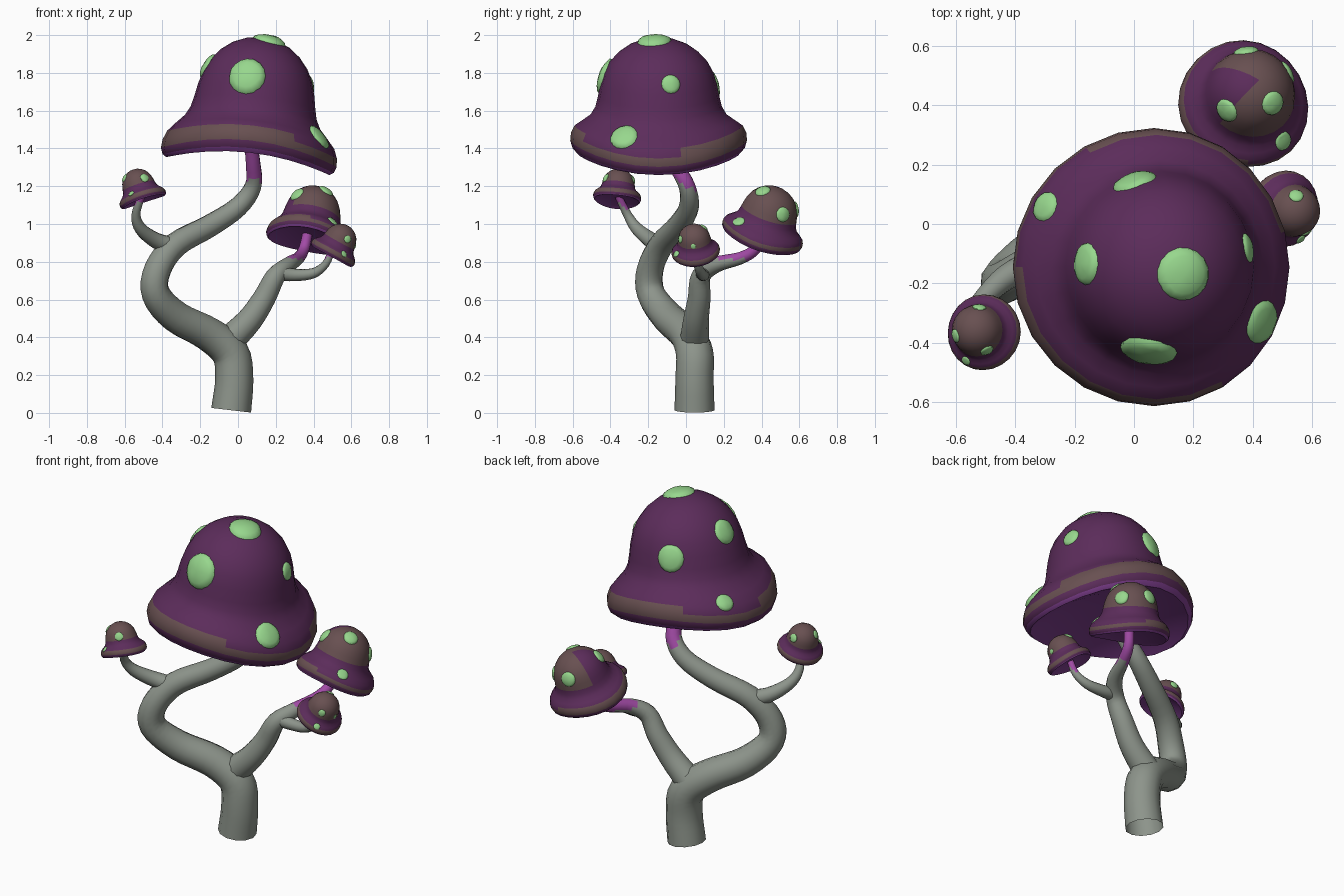
import bpy, bmesh, math
from mathutils import Vector
from mathutils.bvhtree import BVHTree

if "Cube" in bpy.data.objects:
    bpy.data.objects.remove(bpy.data.objects["Cube"])


def mat(name, rgb):
    m = bpy.data.materials.new(name)
    m.diffuse_color = [(c / 255) ** 2.2 for c in rgb] + [1]
    m.use_nodes = True
    m.node_tree.nodes["Principled BSDF"].inputs["Base Color"].default_value = m.diffuse_color
    return m


GREY = mat("stem grey", (140, 147, 138))
MAGENTA = mat("stem magenta", (160, 76, 164))
PURPLE = mat("cap purple", (92, 48, 91))
BROWN = mat("cap brown", (104, 81, 82))
UNDER = mat("underside purple", (128, 66, 144))
GREEN = mat("spot green", (150, 214, 140))


def finish(bm, name, mats):
    bmesh.ops.recalc_face_normals(bm, faces=bm.faces)
    me = bpy.data.meshes.new(name)
    for f in bm.faces:
        f.smooth = True
    bm.to_mesh(me)
    bm.free()
    for m in mats:
        me.materials.append(m)
    ob = bpy.data.objects.new(name, me)
    bpy.context.collection.objects.link(ob)
    bpy.ops.object.select_all(action='DESELECT')
    ob.select_set(True)
    bpy.context.view_layer.objects.active = ob
    bpy.ops.object.shade_smooth_by_angle(angle=math.radians(55))
    return ob


def catmull(pts, n=4):
    p = [Vector(q) for q in pts]
    p = [p[0] * 2 - p[1]] + p + [p[-1] * 2 - p[-2]]
    out = []
    for i in range(1, len(p) - 2):
        a, b, c, d = p[i - 1:i + 3]
        for k in range(n):
            t = k / n
            out.append(0.5 * (2 * b + (c - a) * t + (2 * a - 5 * b + 4 * c - d) * t * t
                              + (3 * b - a - 3 * c + d) * t ** 3))
    return out + [p[-2]]


def stem(name, pts, tip_z, sides=12):
    """Tapered open tube through (x, y, z, radius) points, magenta above tip_z."""
    path = catmull(pts)
    pos = [q.to_3d() for q in path]
    bm = bmesh.new()
    rings, u = [], Vector((1, 0, 0))
    for i, c in enumerate(pos):
        t = (pos[min(i + 1, len(pos) - 1)] - pos[max(i - 1, 0)]).normalized()
        u = (u - t * u.dot(t)).normalized()
        v = t.cross(u)
        rings.append([bm.verts.new(c + path[i][3] * (u * math.cos(a) + v * math.sin(a)))
                      for a in (2 * math.pi * k / sides for k in range(sides))])
    for i in range(len(rings) - 1):
        r0, r1 = rings[i:i + 2]
        for k in range(sides):
            j = (k + 1) % sides
            f = bm.faces.new((r0[k], r0[j], r1[j], r1[k]))
            c = f.calc_center_median()
            # the magenta reaches further down on the back
            f.material_index = int(c.z + (c.y - pos[i].y) > tip_z)
    finish(bm, name, (GREY, MAGENTA))


# Cap profile (radius, height) for the big cap, scaled for the others
PROFILE = [(0.075, 0.577), (0.15, 0.548), (0.21, 0.505), (0.258, 0.45), (0.289, 0.39),
           (0.309, 0.322), (0.322, 0.255), (0.335, 0.2), (0.36, 0.155), (0.405, 0.115),
           (0.445, 0.078), (0.464, 0.035), (0.468, -0.008), (0.456, -0.045), (0.434, -0.064),
           (0.39, -0.045), (0.28, -0.01), (0.1, 0.01)]


def cap(name, centre, axis, radius, wave, crown_brown, rim_brown, rim_start, spots, sides=24):
    """crown_brown and rim_brown say at which angles the crown and rim are brown."""
    s = radius / 0.468
    rot = Vector((0, 0, 1)).rotation_difference(Vector(axis))

    def place(r, h, a):
        h -= wave * math.cos(2 * a) * (r / 0.468) ** 3
        return Vector(centre) + rot @ (Vector((r * math.cos(a), r * math.sin(a), h)) * s)

    bm = bmesh.new()
    top = bm.verts.new(place(0, 0.583, 0))
    low = bm.verts.new(place(0, 0.01, 0))
    rings = [[bm.verts.new(place(r, h, 2 * math.pi * k / sides)) for k in range(sides)]
             for r, h in PROFILE]
    for k in range(sides):
        j = (k + 1) % sides
        a = (k + 0.5) * 360 / sides
        crown = crown_brown(a)
        bm.faces.new((top, rings[0][k], rings[0][j])).material_index = int(crown)
        bm.faces.new((low, rings[-1][j], rings[-1][k])).material_index = 2
        for i in range(len(rings) - 1):
            f = bm.faces.new((rings[i][k], rings[i + 1][k], rings[i + 1][j], rings[i][j]))
            if i < 6:                      # crown
                f.material_index = int(crown)
            elif i >= 13:                  # lip and underside
                f.material_index = 2
            elif rim_start <= i < 12:      # rim band, thin where not fully brown
                f.material_index = int(rim_brown(a) or i == 11)
    bm.normal_update()
    tree = BVHTree.FromBMesh(bm)
    finish(bm, name, (PURPLE, BROWN, UNDER))

    # Raised domed spots that follow the cap surface
    bm = bmesh.new()
    for x, y, z, rad in spots:
        c, n, _, _ = tree.find_nearest(Vector((x, y, z)))
        u = Vector((0, 0, 1)).cross(n).normalized()
        v = n.cross(u)
        prev, bump = None, 0.25 * rad
        for q in (0, 0.35, 0.65, 0.88, 1):
            ring = []
            for k in range(16 if q else 1):
                a = k * math.pi / 8
                p, m, _, _ = tree.find_nearest(c + rad * q * (u * math.cos(a) + v * math.sin(a)))
                h = bump * math.sqrt(1 - q * q) - (0.004 if q == 1 else 0)
                ring.append(bm.verts.new(p + m * h))
            if prev:
                for k in range(16):
                    j = (k + 1) % 16
                    if len(prev) == 1:
                        bm.faces.new((prev[0], ring[k], ring[j]))
                    else:
                        bm.faces.new((prev[k], ring[k], ring[j], prev[j]))
            prev = ring
    finish(bm, name + "_spots", (GREEN,))


# Stems
stem("trunk", [(-0.036, 0.045, 0.014, 0.106), (-0.02, 0.045, 0.18, 0.101),
               (-0.042, 0.045, 0.32, 0.099), (-0.16, 0.0, 0.42, 0.092),
               (-0.33, -0.1, 0.51, 0.085), (-0.435, -0.185, 0.63, 0.076),
               (-0.425, -0.19, 0.76, 0.072), (-0.33, -0.13, 0.89, 0.066),
               (-0.15, -0.04, 0.99, 0.06), (0.0, 0.015, 1.09, 0.053),
               (0.08, 0.005, 1.2, 0.045), (0.08, -0.06, 1.32, 0.039),
               (0.065, -0.12, 1.44, 0.035)], 1.2)
stem("right_branch", [(-0.05, 0.045, 0.38, 0.078), (0.06, 0.053, 0.49, 0.068),
                      (0.14, 0.07, 0.61, 0.06), (0.2, 0.08, 0.725, 0.052),
                      (0.27, 0.16, 0.785, 0.042), (0.32, 0.29, 0.82, 0.033),
                      (0.35, 0.37, 0.87, 0.029), (0.37, 0.4, 0.96, 0.027)], 0.82)
stem("lower_right_twig", [(0.21, 0.085, 0.74, 0.038), (0.3, 0.09, 0.73, 0.033),
                          (0.4, 0.08, 0.74, 0.027), (0.465, 0.06, 0.79, 0.021),
                          (0.5, 0.05, 0.87, 0.018)], 0.81)
stem("left_twig", [(-0.33, -0.13, 0.88, 0.047), (-0.43, -0.18, 0.91, 0.043),
                   (-0.515, -0.26, 0.975, 0.033), (-0.54, -0.31, 1.05, 0.024),
                   (-0.51, -0.36, 1.15, 0.019)], 1.09)

# Caps
cap("big_cap", (0.063, -0.145, 1.406), (0.11, 0.0, 1), 0.468, 0.045, lambda a: False,
    lambda a: 10 < a < 115 or 185 < a < 300, 10,
    [(0.045, -0.44, 1.79, 0.106), (0.17, -0.17, 1.98, 0.096), (0.0, 0.15, 1.74, 0.08),
     (-0.165, -0.135, 1.84, 0.075), (0.375, -0.08, 1.74, 0.054),
     (0.43, -0.33, 1.46, 0.078), (-0.3, 0.06, 1.52, 0.054)])
cap("medium_cap", (0.37, 0.4, 0.935), (0.2, 0.33, 1), 0.222, 0.03,
    lambda a: not 150 < a < 230, lambda a: 80 < a < 270, 10,
    [(0.31, 0.38, 1.16, 0.045), (0.47, 0.405, 1.18, 0.045), (0.5, 0.28, 1.01, 0.035),
     (0.53, 0.52, 1.05, 0.043), (0.375, 0.6, 1.08, 0.046)])
cap("small_left_cap", (-0.505, -0.365, 1.137), (-0.33, 0.1, 1), 0.128, 0.02,
    lambda a: True, lambda a: True, 10,
    [(-0.595, -0.375, 1.24, 0.026), (-0.49, -0.435, 1.25, 0.026),
     (-0.52, -0.27, 1.24, 0.026), (-0.565, -0.46, 1.16, 0.018)])
cap("small_right_cap", (0.505, 0.052, 0.85), (0.55, -0.12, 1), 0.129, 0.02,
    lambda a: True, lambda a: True, 10,
    [(0.575, -0.02, 0.92, 0.022), (0.545, 0.09, 0.975, 0.027),
     (0.56, -0.05, 0.84, 0.02), (0.61, 0.04, 0.885, 0.015)])
